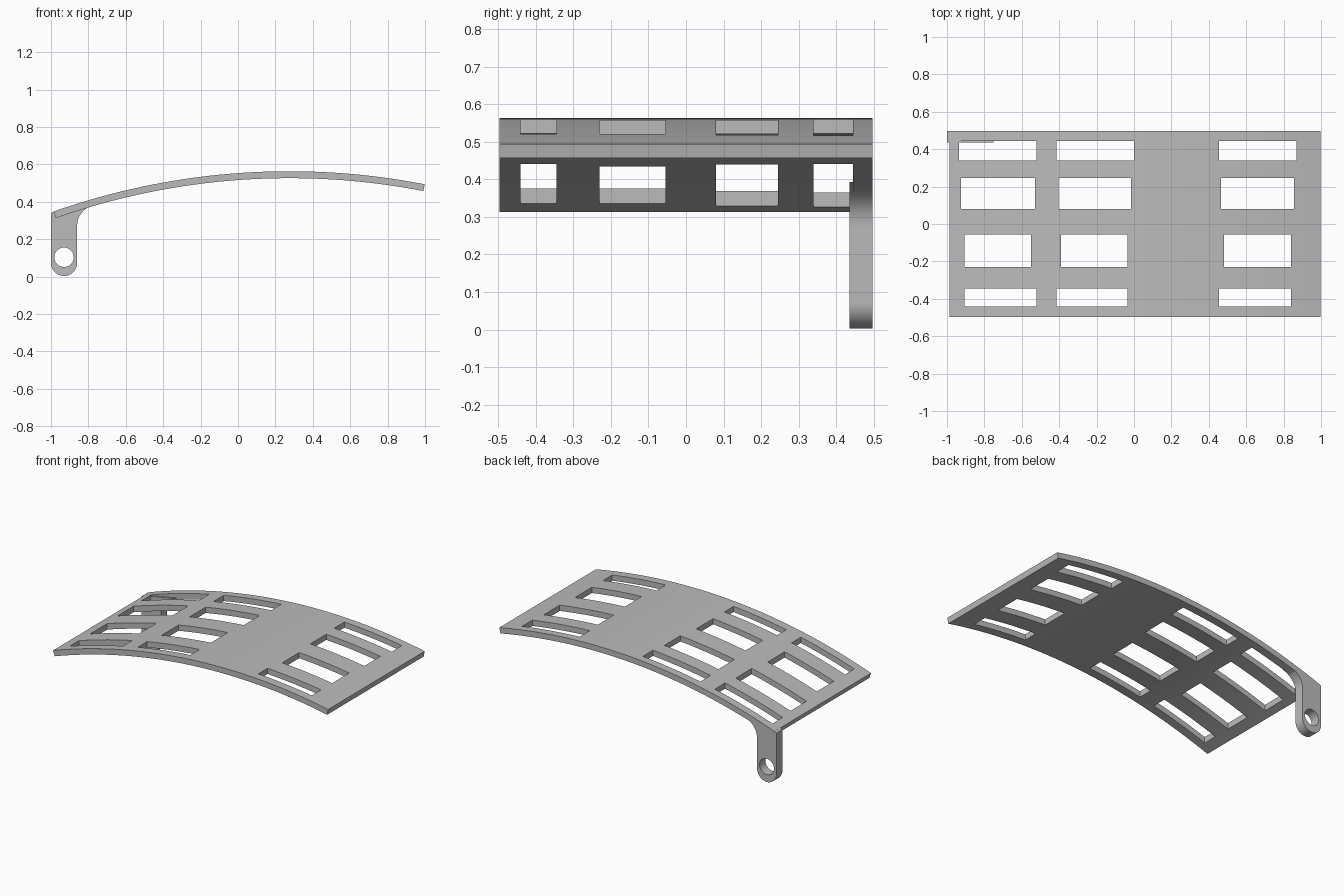
import bpy, bmesh, math

cube = bpy.data.objects.get("Cube")
if cube:
    bpy.data.objects.remove(cube, do_unlink=True)

grey = bpy.data.materials.new("plain grey")
grey.use_nodes = True
colour = (0.5, 0.5, 0.5, 1)
grey.diffuse_color = colour
grey.node_tree.nodes["Principled BSDF"].inputs["Base Color"].default_value = colour


def add_object(name, bm):
    bmesh.ops.recalc_face_normals(bm, faces=bm.faces[:])
    mesh = bpy.data.meshes.new(name)
    bm.to_mesh(mesh)
    bm.free()
    mesh.materials.append(grey)
    obj = bpy.data.objects.new(name, mesh)
    bpy.context.collection.objects.link(obj)
    return obj


def extrude_profile(bm, points, y0, y1):
    """Extrude a closed x-z outline from y0 to y1."""
    face = bm.faces.new([bm.verts.new((x, y0, z)) for x, z in points])
    out = bmesh.ops.extrude_face_region(bm, geom=[face])
    verts = [v for v in out["geom"] if isinstance(v, bmesh.types.BMVert)]
    bmesh.ops.translate(bm, verts=verts, vec=(0, y1 - y0, 0))


def arc(cx, cz, r, a0, a1, n):
    return [(cx + r * math.cos(a0 + (a1 - a0) * i / n),
             cz + r * math.sin(a0 + (a1 - a0) * i / n)) for i in range(n + 1)]


def cut(obj, cutter):
    """Subtract the cutter, then discard it."""
    cutter.hide_render = True
    mod = obj.modifiers.new("cut", "BOOLEAN")
    mod.operation, mod.solver, mod.object = "DIFFERENCE", "EXACT", cutter
    activate(obj)
    bpy.ops.object.modifier_apply(modifier=mod.name)
    bpy.data.objects.remove(cutter, do_unlink=True)


def activate(obj):
    bpy.ops.object.select_all(action="DESELECT")
    obj.select_set(True)
    bpy.context.view_layer.objects.active = obj


# Curved plate: a thin arc section swept across the depth
R, THICK, CX, TOP, HALF = 3.8, 0.037, 0.275, 0.563, 0.497
left = math.pi / 2 + math.asin((CX + 0.986) / R)
right = math.pi / 2 - math.asin((0.998 - CX) / R)
outline = arc(CX, TOP - R, R, left, right, 40)
outline += arc(CX, TOP - R, R - THICK, right, left, 40)
bm = bmesh.new()
extrude_profile(bm, outline, -HALF, HALF)
plate = add_object("curved_plate", bm)

# Rectangular windows: each row has a depth range and three x ranges
rows = [
    (0.34, 0.445, [(-0.935, -0.52), (-0.415, 0.0), (0.455, 0.87)]),
    (0.08, 0.245, [(-0.925, -0.53), (-0.405, -0.015), (0.465, 0.855)]),
    (-0.23, -0.055, [(-0.905, -0.55), (-0.39, -0.035), (0.48, 0.84)]),
    (-0.44, -0.345, [(-0.905, -0.52), (-0.415, -0.035), (0.455, 0.84)]),
]
bm = bmesh.new()
for y0, y1, spans in rows:
    for x0, x1 in spans:
        extrude_profile(bm, [(x0, 0.1), (x1, 0.1), (x1, 0.8), (x0, 0.8)], y0, y1)
cut(plate, add_object("window_cutters", bm))

# Hanging lug: round foot, straight sides, fillet into the plate underside
foot = arc(-0.93, 0.073, 0.07, math.pi, 2 * math.pi, 24)
start, bend, end = (-0.86, 0.27), (-0.86, 0.358), (-0.75, 0.393)
fillet = []
for i in range(13):
    t = i / 12
    fillet.append(tuple((1 - t) ** 2 * a + 2 * t * (1 - t) * b + t * t * c
                        for a, b, c in zip(start, bend, end)))
bm = bmesh.new()
extrude_profile(bm, foot + fillet + [(-0.98, 0.35), (-1.0, 0.34)], 0.435, HALF)
lug = add_object("hanging_lug", bm)

# Pin hole through the lug
bm = bmesh.new()
extrude_profile(bm, arc(-0.93, 0.103, 0.052, 0, 2 * math.pi, 32)[:-1], 0.3, 0.6)
cut(lug, add_object("pin_hole_cutter", bm))

# Smooth the curves, keep the edges crisp
for obj in (plate, lug):
    activate(obj)
    bpy.ops.object.shade_smooth_by_angle(angle=math.radians(30))
